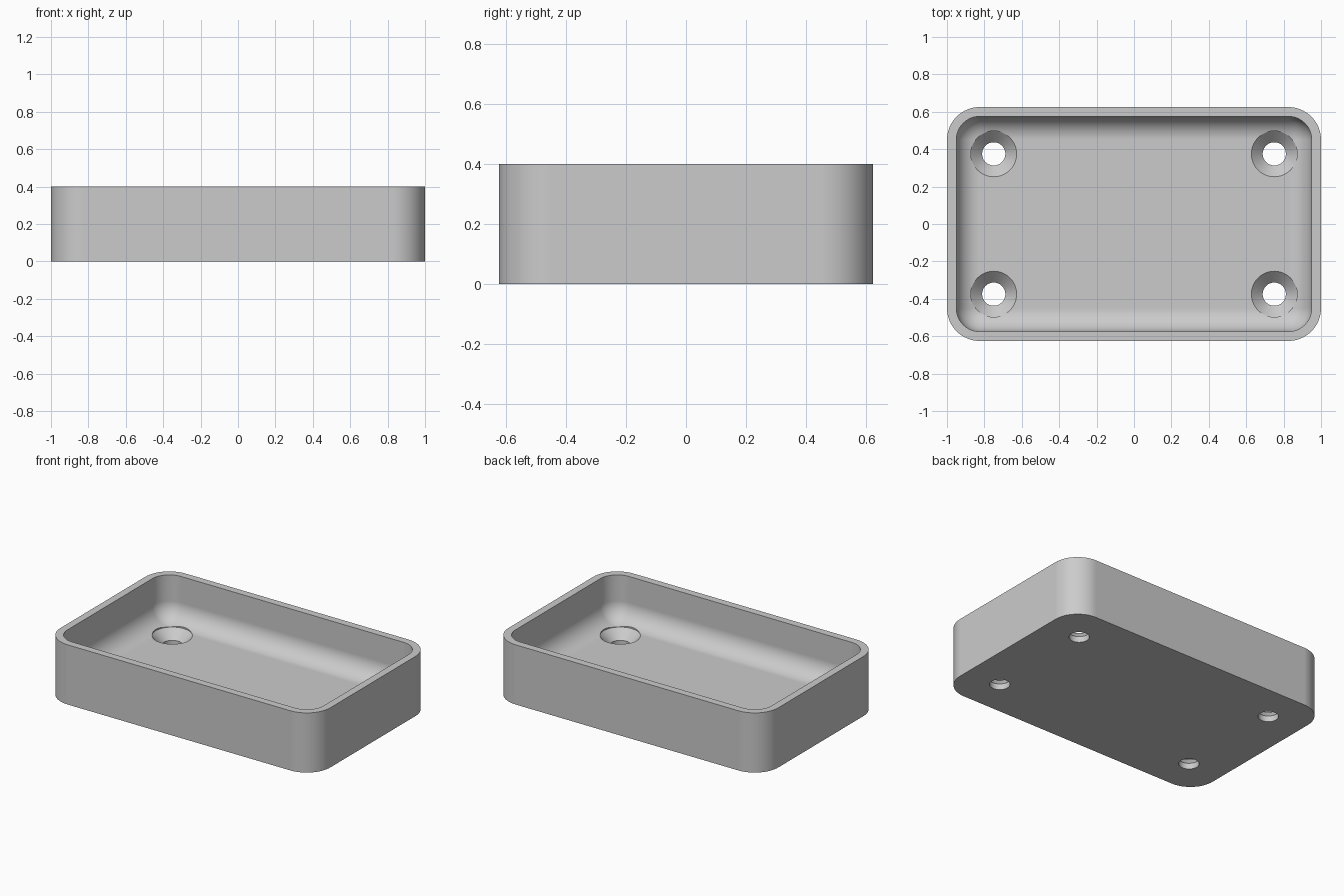
import bpy
import bmesh
from math import sin, cos, pi, radians

LENGTH, WIDTH, HEIGHT = 2.0, 1.25, 0.4
WALL, FLOOR = 0.05, 0.1
CORNER, FILLET = 0.175, 0.125
HOLE_X, HOLE_Y = 0.75, 0.375
HOLE_R, SINK_R = 0.062, 0.1225
STEPS = 16

cube = bpy.data.objects.get("Cube")
if cube:
    bpy.data.objects.remove(cube)

grey = bpy.data.materials.new("grey plastic")
grey.use_nodes = True
colour = (0.6, 0.6, 0.6, 1)
grey.diffuse_color = colour
grey.node_tree.nodes["Principled BSDF"].inputs["Base Color"].default_value = colour


def rounded_rectangle(inset, z):
    """Outline of the tray, moved inwards by inset."""
    r = max(CORNER - inset, 0.0005)
    cx, cy = LENGTH / 2 - CORNER, WIDTH / 2 - CORNER
    points = []
    for quarter, (sx, sy) in enumerate([(1, 1), (-1, 1), (-1, -1), (1, -1)]):
        for i in range(STEPS + 1):
            a = (quarter + i / STEPS) * pi / 2
            points.append((sx * cx + r * cos(a), sy * cy + r * sin(a), z))
    return points


def circle(x, y, r, z):
    n = STEPS * 4
    return [(x + r * cos(2 * pi * i / n), y + r * sin(2 * pi * i / n), z) for i in range(n)]


def loft(name, outlines):
    """Closed solid through a stack of outlines."""
    bm = bmesh.new()
    rings = [[bm.verts.new(p) for p in outline] for outline in outlines]
    for low, high in zip(rings, rings[1:]):
        for i in range(len(low)):
            j = (i + 1) % len(low)
            bm.faces.new((low[i], low[j], high[j], high[i]))
    bm.faces.new(rings[0][::-1])
    bm.faces.new(rings[-1])
    bmesh.ops.recalc_face_normals(bm, faces=bm.faces)
    mesh = bpy.data.meshes.new(name)
    bm.to_mesh(mesh)
    bm.free()
    obj = bpy.data.objects.new(name, mesh)
    bpy.context.collection.objects.link(obj)
    mesh.materials.append(grey)
    return obj


# Tray: outer wall, rim, inner wall, then the rounded foot of the inner wall
section = [(0, 0), (0, HEIGHT), (WALL, HEIGHT)]
for i in range(STEPS + 1):
    a = i / STEPS * pi / 2
    section.append((WALL + FILLET * (1 - cos(a)), FLOOR + FILLET * (1 - sin(a))))
tray = loft("tray", [rounded_rectangle(*p) for p in section])
bpy.context.view_layer.objects.active = tray
tray.select_set(True)

# Countersunk screw holes
sink_z = FLOOR - (SINK_R - HOLE_R)
hole = [(HOLE_R, -0.1), (HOLE_R, sink_z), (SINK_R, FLOOR), (SINK_R, FLOOR + 0.1)]
for sx in (-1, 1):
    for sy in (-1, 1):
        cutter = loft("hole_cutter", [circle(sx * HOLE_X, sy * HOLE_Y, r, z) for r, z in hole])
        cutter.hide_render = True
        cut = tray.modifiers.new("screw_hole", 'BOOLEAN')
        cut.operation = 'DIFFERENCE'
        cut.solver = 'EXACT'
        cut.object = cutter
        bpy.ops.object.modifier_apply(modifier=cut.name)
        bpy.data.objects.remove(cutter)

# Smooth curves, crisp edges, flat floor
bpy.ops.object.shade_smooth_by_angle(angle=radians(30))
weighted = tray.modifiers.new("flat_floor", 'WEIGHTED_NORMAL')
weighted.keep_sharp = True
